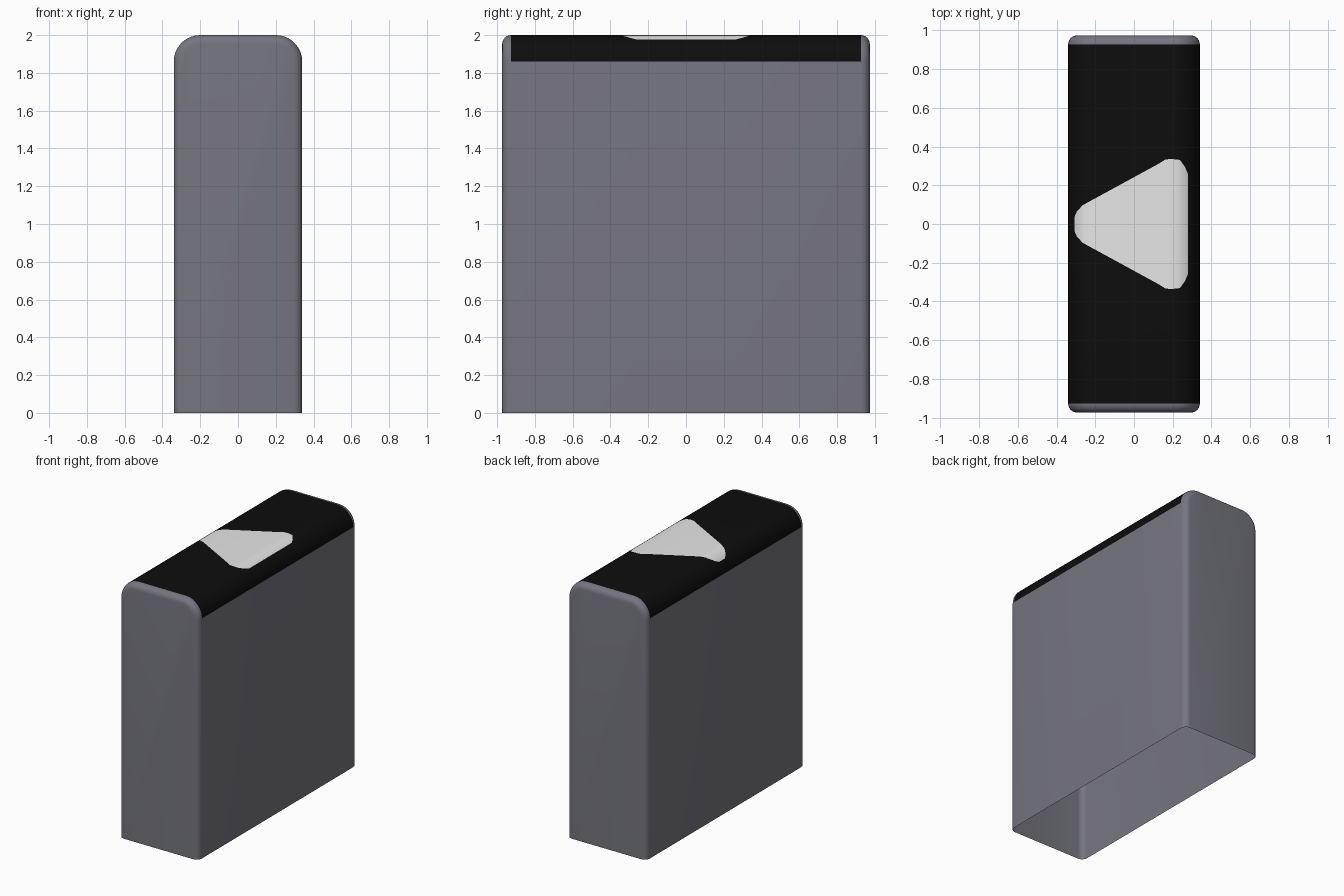
import bpy, bmesh, math

if "Cube" in bpy.data.objects:
    bpy.data.objects.remove(bpy.data.objects["Cube"])

HALF_W, TOP, R_TOP = 0.34, 2.0, 0.14      # width, height, large top rounding
Y_FLAT, R_END = 0.927, 0.046              # strip half length, small end rounding
FLAT = HALF_W - R_TOP

# Half width (in y) of the rounded triangle along x
TRI = [(-0.308, 0.035), (-0.295, 0.065), (-0.265, 0.097), (0.129, 0.312), (0.16, 0.332),
       (0.19, 0.336), (0.237, 0.331), (0.263, 0.295), (0.278, 0.26)]


def tri_half(x):
    if x <= TRI[0][0]:
        return TRI[0][1]
    for (x0, h0), (x1, h1) in zip(TRI, TRI[1:]):
        if x <= x1:
            return h0 + (h1 - h0) * (x - x0) / (x1 - x0)
    return TRI[-1][1]


def material(name, rgb):
    m = bpy.data.materials.new(name)
    m.diffuse_color = (*rgb, 1)
    m.use_nodes = True
    m.node_tree.nodes["Principled BSDF"].inputs["Base Color"].default_value = m.diffuse_color
    return m


# Profile across the top: arc samples plus the triangle's own columns
xs = {round(s * (FLAT + R_TOP * math.sin(math.radians(a))), 4)
      for a in range(0, 91, 10) for s in (-1, 1)}
xs = sorted(xs | {x for x, h in TRI})


def profile(d):
    """Upside-down U, inset by d, as (nominal x, x, z)."""
    pts = []
    for x in xs:
        if abs(x) <= FLAT:
            pts.append((x, x, TOP - d))
        else:
            a = math.asin(min(1, (abs(x) - FLAT) / R_TOP))
            r = R_TOP - d
            pts.append((x, math.copysign(FLAT + r * math.sin(a), x),
                        TOP - R_TOP + r * math.cos(a)))
    w = HALF_W - d
    return [(-HALF_W, -w, 0)] + pts + [(HALF_W, w, 0)]


# Rings along y: rounded end, strip edge, triangle edges, strip edge, rounded end
steps = [math.radians(a) for a in range(0, 91, 15)]
end = [(R_END * (1 - math.cos(a)), Y_FLAT + R_END * math.sin(a)) for a in steps]
rings = [(d, lambda x, y=y: -y) for d, y in reversed(end)]
rings += [(0, lambda x: -tri_half(x)), (0, tri_half)]
rings += [(d, lambda x, y=y: y) for d, y in end]
mid = len(end)

bm = bmesh.new()
grid = [[bm.verts.new((px, fy(x), z)) for x, px, z in profile(d)] for d, fy in rings]
for i in range(len(grid) - 1):
    for j in range(len(grid[0]) - 1):
        a, b = grid[i], grid[i + 1]
        f = bm.faces.new((a[j], a[j + 1], b[j + 1], b[j]))
        on_top = 0 < j < len(grid[0]) - 2
        if on_top and mid - 1 <= i <= mid + 1:
            cx = f.calc_center_median().x
            inside = i == mid and TRI[0][0] < cx < TRI[-1][0]
            f.material_index = 2 if inside else 1
# Flat end walls; the bottom stays open
bm.faces.new(grid[-1])
bm.faces.new(list(reversed(grid[0])))

mesh = bpy.data.meshes.new("rounded_cover")
bm.to_mesh(mesh)
bm.free()
mesh.materials.append(material("grey body", (0.18, 0.178, 0.215)))
mesh.materials.append(material("black strip", (0.004, 0.004, 0.004)))
mesh.materials.append(material("light grey triangle", (0.8, 0.8, 0.8)))
cover = bpy.data.objects.new("rounded_cover", mesh)
bpy.context.collection.objects.link(cover)
bpy.context.view_layer.objects.active = cover
cover.select_set(True)
bpy.ops.object.shade_smooth_by_angle(angle=math.radians(35))
